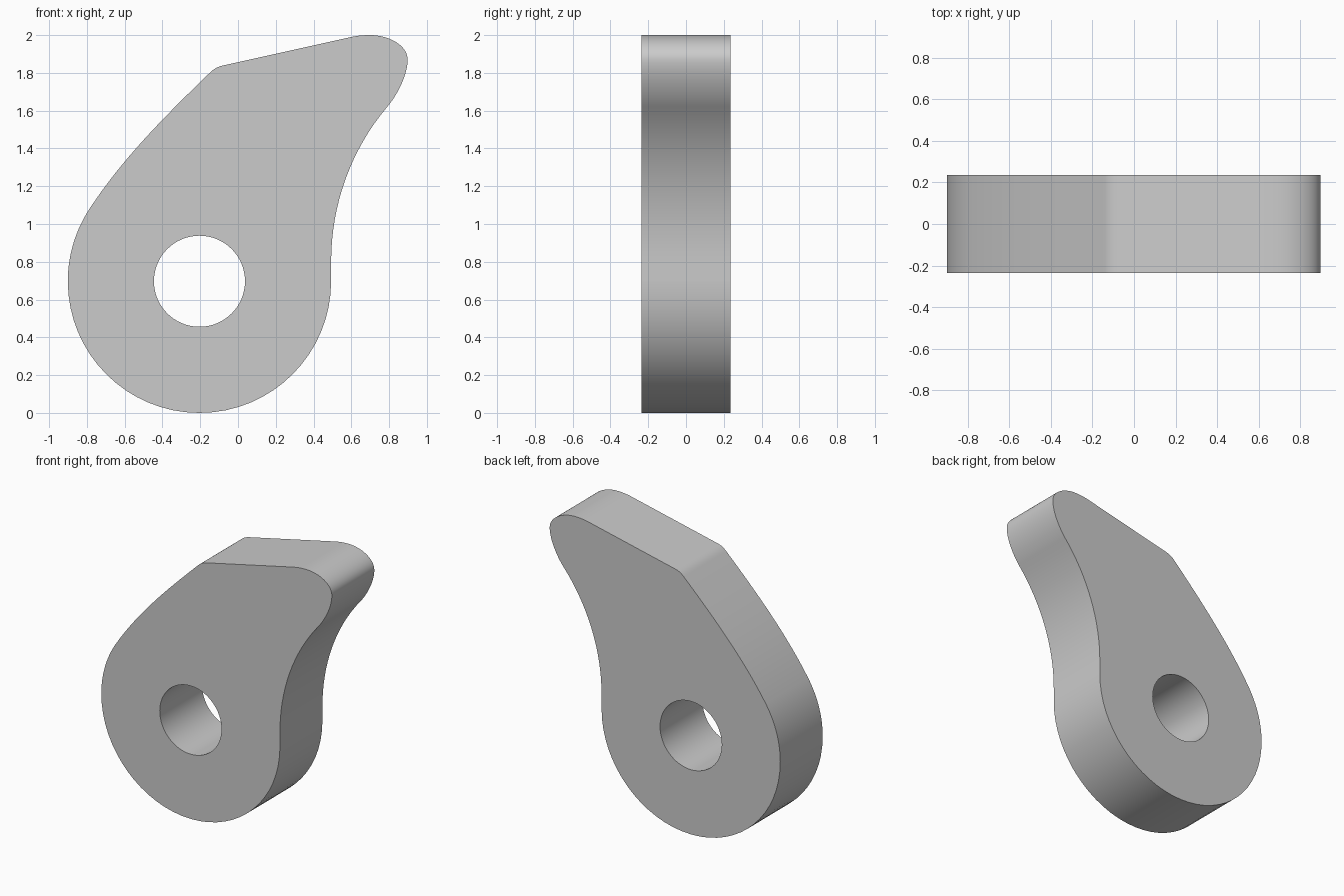
import bpy
import bmesh
from math import radians, cos, sin, tan
from mathutils import Vector

cube = bpy.data.objects.get("Cube")
if cube:
    bpy.data.objects.remove(cube, do_unlink=True)

HALF_DEPTH = 0.2365
CENTRE = Vector((-0.204, 0.697))
RADIUS = 0.697
HOLE_RADIUS = 0.241


def arc_handle(radius, sweep):
    """Bezier handle length for a circular arc."""
    return 4 / 3 * tan(radians(sweep) / 4) * radius


def arc_node(radius, angle, h_in, h_out):
    """Counterclockwise node on a circle round the bore centre."""
    a = radians(angle)
    p = CENTRE + radius * Vector((cos(a), sin(a)))
    return (p.x, p.y, angle + 90, h_in, h_out)


def add_loop(curve, nodes, resolution):
    """Closed Bezier loop from (x, z, heading, handle in, handle out)."""
    spline = curve.splines.new('BEZIER')
    spline.bezier_points.add(len(nodes) - 1)
    spline.use_cyclic_u = True
    spline.resolution_u = resolution
    for bp, (x, z, heading, h_in, h_out) in zip(spline.bezier_points, nodes):
        p = Vector((x, z, 0))
        d = Vector((cos(radians(heading)), sin(radians(heading)), 0))
        bp.handle_left_type = bp.handle_right_type = 'FREE'
        bp.co = p
        bp.handle_left = p - d * h_in
        bp.handle_right = p + d * h_out


quarter = arc_handle(RADIUS, 90)
shoulder = arc_handle(RADIUS, 33)
flank = arc_handle(1.27, 40.2)

# Outline: concave flank, rounded tip, sloped top, convex back, round hub
outline = [
    (0.493, 0.80, 90, 0.03, flank),
    (0.79, 1.62, 49.8, flank, 0.085),
    (0.898, 1.87, 90, 0.08, 0.075),
    (0.70, 2.0, 180, 0.10, 0.04),
    (0.59, 1.988, 192.5, 0.04, 0.2),
    (-0.08, 1.839, 192.5, 0.2, 0.03),
    (-0.15, 1.80, 224, 0.03, 0.32),
    arc_node(RADIUS, 147, 0.32, shoulder),
    arc_node(RADIUS, 180, shoulder, quarter),
    arc_node(RADIUS, 270, quarter, quarter),
    arc_node(RADIUS, 360, quarter, 0.03),
]

# Bore
bore_handle = arc_handle(HOLE_RADIUS, 90)
bore = [arc_node(HOLE_RADIUS, a, bore_handle, bore_handle)
        for a in range(0, 360, 90)]

# Flat plate with the bore cut through, stood upright
curve = bpy.data.curves.new("cam_lever", 'CURVE')
curve.dimensions = '2D'
curve.fill_mode = 'BOTH'
curve.extrude = HALF_DEPTH
add_loop(curve, outline, 16)
add_loop(curve, bore, 16)
lever = bpy.data.objects.new("cam_lever", curve)
bpy.context.collection.objects.link(lever)
lever.rotation_euler.x = radians(90)

bpy.ops.object.select_all(action='DESELECT')
lever.select_set(True)
bpy.context.view_layer.objects.active = lever
bpy.ops.object.convert(target='MESH')
bpy.ops.object.transform_apply(location=False, rotation=True, scale=False)

# Weld the caps to the walls and shade the curved walls smooth
mesh = lever.data
bm = bmesh.new()
bm.from_mesh(mesh)
bmesh.ops.remove_doubles(bm, verts=bm.verts, dist=0.0005)
bmesh.ops.recalc_face_normals(bm, faces=bm.faces)
bm.to_mesh(mesh)
bm.free()
bpy.ops.object.shade_smooth_by_angle(angle=radians(30))
